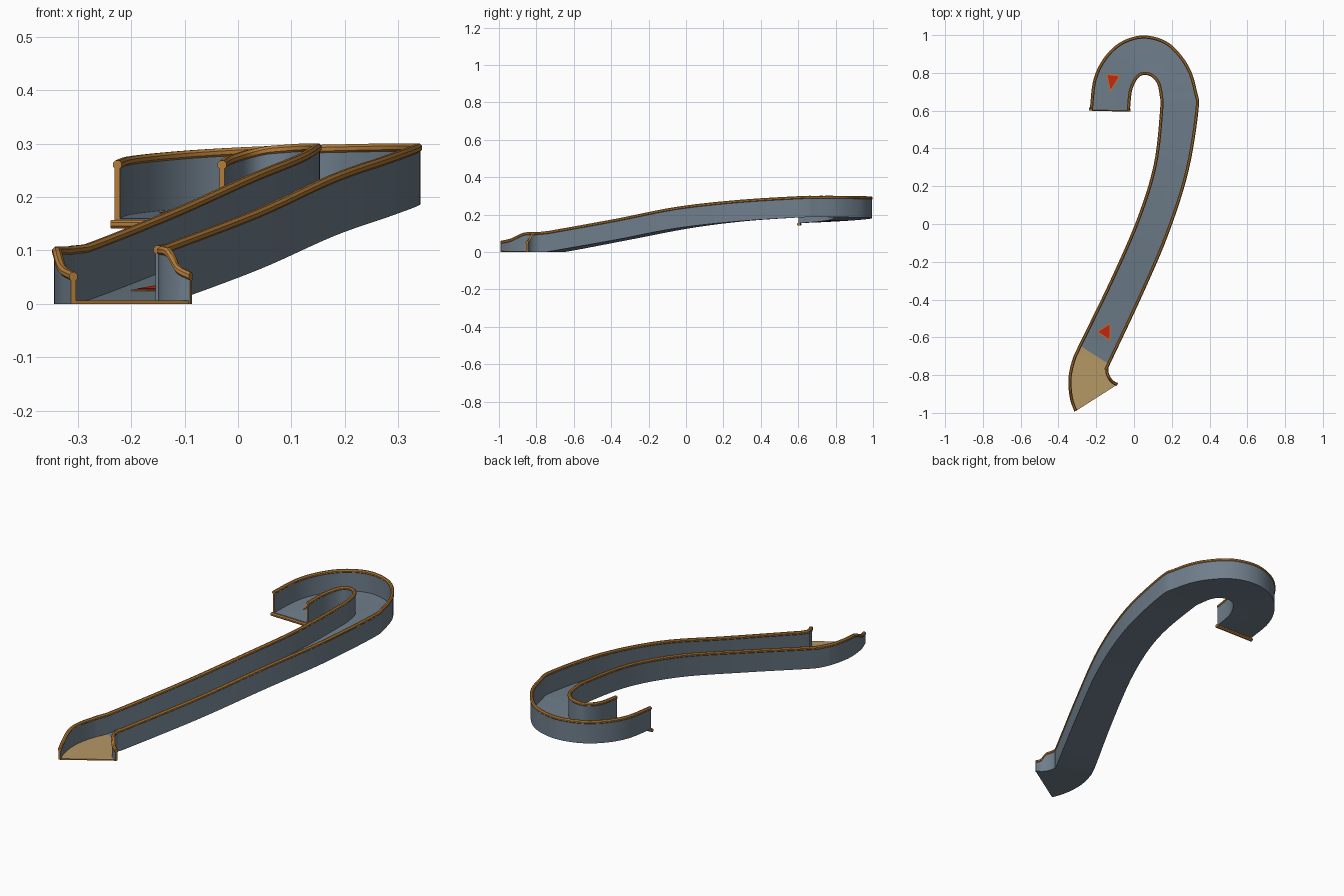
import bpy, math
from mathutils import Vector
from mathutils.bvhtree import BVHTree

if "Cube" in bpy.data.objects:
    bpy.data.objects.remove(bpy.data.objects["Cube"])


def mat(name, c):
    m = bpy.data.materials.new(name)
    m.diffuse_color = (*c, 1)
    m.use_nodes = True
    m.node_tree.nodes["Principled BSDF"].inputs["Base Color"].default_value = m.diffuse_color
    return m


GREY = mat("blue grey", (0.16, 0.21, 0.26))
ORANGE = mat("orange trim", (0.45, 0.20, 0.04))
TAN = mat("tan floor", (0.46, 0.31, 0.13))
RED = mat("red arrow", (0.62, 0.02, 0.005))

# rows along the slide: inner edge x,y / outer edge x,y / floor z / wall height
ROWS = [
    (-.030, .603, -.226, .608, .160, .100), (-.020, .700, -.206, .765, .167, .100),
    (0, .755, -.149, .880, .174, .100), (.025, .787, -.061, .959, .181, .100),
    (.057, .797, .057, .990, .187, .100), (.095, .787, .184, .949, .190, .100),
    (.128, .750, .283, .830, .192, .100), (.143, .690, .325, .700, .192, .100),
    (.146, .600, .333, .600, .190, .100), (.112, .310, .280, .280, .170, .100),
    (.022, .020, .175, -.050, .133, .100), (-.122, -.310, .034, -.380, .070, .098),
    (-.285, -.645, -.135, -.740, .007, .096),
    (-.318, -.720, -.143, -.765, .006, .093), (-.337, -.800, -.141, -.793, .006, .093),
    (-.338, -.870, -.128, -.820, .006, .088), (-.328, -.935, -.111, -.838, .006, .058),
    (-.308, -.990, -.088, -.850, .006, .045)]
STEPS, SPLIT = 6, 12


def catmull(p0, p1, p2, p3, t):
    return [.5 * (2*b + (c-a)*t + (2*a-5*b+4*c-d)*t*t + (3*b-a-3*c+d)*t**3)
            for a, b, c, d in zip(p0, p1, p2, p3)]


def smooth_rows():
    ext = [[2*a-b for a, b in zip(ROWS[0], ROWS[1])], *ROWS,
           [2*a-b for a, b in zip(ROWS[-1], ROWS[-2])]]
    out = [catmull(*ext[i:i+4], k/STEPS) for i in range(len(ROWS)-1) for k in range(STEPS)]
    out.append(list(ROWS[-1]))
    for r in out:
        r[4] = max(r[4], .006)
    return out


S = smooth_rows()
CUT = SPLIT * STEPS


def loft(name, rings, mats, cap=0, rule=None):
    """Skin closed rings; end caps take material slot cap."""
    n = len(rings[0])
    verts = [v for r in rings for v in r]
    faces = [(i*n+j, i*n+(j+1) % n, (i+1)*n+(j+1) % n, (i+1)*n+j)
             for i in range(len(rings)-1) for j in range(n)]
    faces += [tuple(reversed(range(n))), tuple(range(len(verts)-n, len(verts)))]
    me = bpy.data.meshes.new(name)
    me.from_pydata(verts, [], faces)
    for m in mats:
        me.materials.append(m)
    for p in me.polygons:
        if p.index >= len(faces)-2:
            p.material_index = cap
        elif rule:
            p.material_index = rule(p.index % n)
    ob = bpy.data.objects.new(name, me)
    bpy.context.collection.objects.link(ob)
    import bmesh
    bm = bmesh.new()
    bm.from_mesh(me)
    bmesh.ops.recalc_face_normals(bm, faces=bm.faces)
    bm.to_mesh(me)
    bm.free()
    bpy.ops.object.select_all(action='DESELECT')
    ob.select_set(True)
    bpy.context.view_layer.objects.active = ob
    bpy.ops.object.shade_smooth_by_angle(angle=math.radians(30))
    return ob


def frames(k):
    """Edge points (k=0 inner, k=2 outer) with their sideways direction."""
    pts = [Vector((r[k], r[k+1], 0)) for r in S]
    out = []
    for i, p in enumerate(pts):
        t = pts[min(i+1, len(pts)-1)] - pts[max(i-1, 0)]
        out.append((p, Vector((-t.y, t.x, 0)).normalized(), S[i][4], S[i][5]))
    return out


# side walls with orange ends, and the rounded rail on top
UP = Vector((0, 0, 1))
for side, k in (("inner", 0), ("outer", 2)):
    fr = frames(k)
    loft(side + "_wall", [[p - n*.005 + UP*(z-.006), p + n*.005 + UP*(z-.006),
                           p + n*.005 + UP*(z+h), p - n*.005 + UP*(z+h)]
                          for p, n, z, h in fr], [GREY, ORANGE], cap=1)
    loft(side + "_rail", [[p + n*(.009*math.cos(a)) + UP*(z+h+.009*math.sin(a))
                           for a in [math.pi*(j+.5)/4 for j in range(8)]]
                          for p, n, z, h in fr], [ORANGE])


# floor slabs: grey ramp, tan landing with grey underside
def slab(r, m=4):
    a, b = Vector((r[0], r[1], r[4])), Vector((r[2], r[3], r[4]))
    top = [a.lerp(b, j/m) for j in range(m+1)]
    return top + [v - UP*.006 for v in reversed(top)]


ramp = loft("ramp_floor", [slab(r) for r in S[:CUT+1]], [GREY])
loft("landing_floor", [slab(r) for r in S[CUT:]], [GREY, TAN, ORANGE], cap=2,
     rule=lambda j: 1 if j < 4 else 0)

# rounded lip under the upper end of the floor
a, b = Vector((*S[0][:2], .149)), Vector((*S[0][2:4], .149))
d = (b - a).normalized()
side = d.cross(UP)
loft("upper_lip", [[c + side*(.009*math.cos(t)) + UP*(.009*math.sin(t))
                    for t in [math.pi*(j+.5)/4 for j in range(8)]]
                   for c in (a - d*.012, b + d*.012)], [ORANGE])

# arrow markers laid on the ramp: orange border plate and red plate
tree = BVHTree.FromPolygons([v.co for v in ramp.data.vertices],
                            [p.vertices for p in ramp.data.polygons])
ARROWS = {"upper_arrow": [(-.147, .797), (-.070, .787), (-.127, .697)],
          "lower_arrow": [(-.200, -.570), (-.124, -.522), (-.126, -.620)]}
for name, tri in ARROWS.items():
    cen = Vector((sum(p[0] for p in tri)/3, sum(p[1] for p in tri)/3, 0))
    for part, scale, lift, m in (("_border", 1, .002, ORANGE), ("_face", .78, .0035, RED)):
        ring = []
        for p in tri:
            q = cen.lerp(Vector((*p, 0)), scale)
            hit = tree.ray_cast(Vector((q.x, q.y, 1)), -UP)[0]
            ring.append(Vector((q.x, q.y, hit.z if hit else .03)))
        loft(name + part, [ring, [v + UP*lift for v in ring]], [m])
